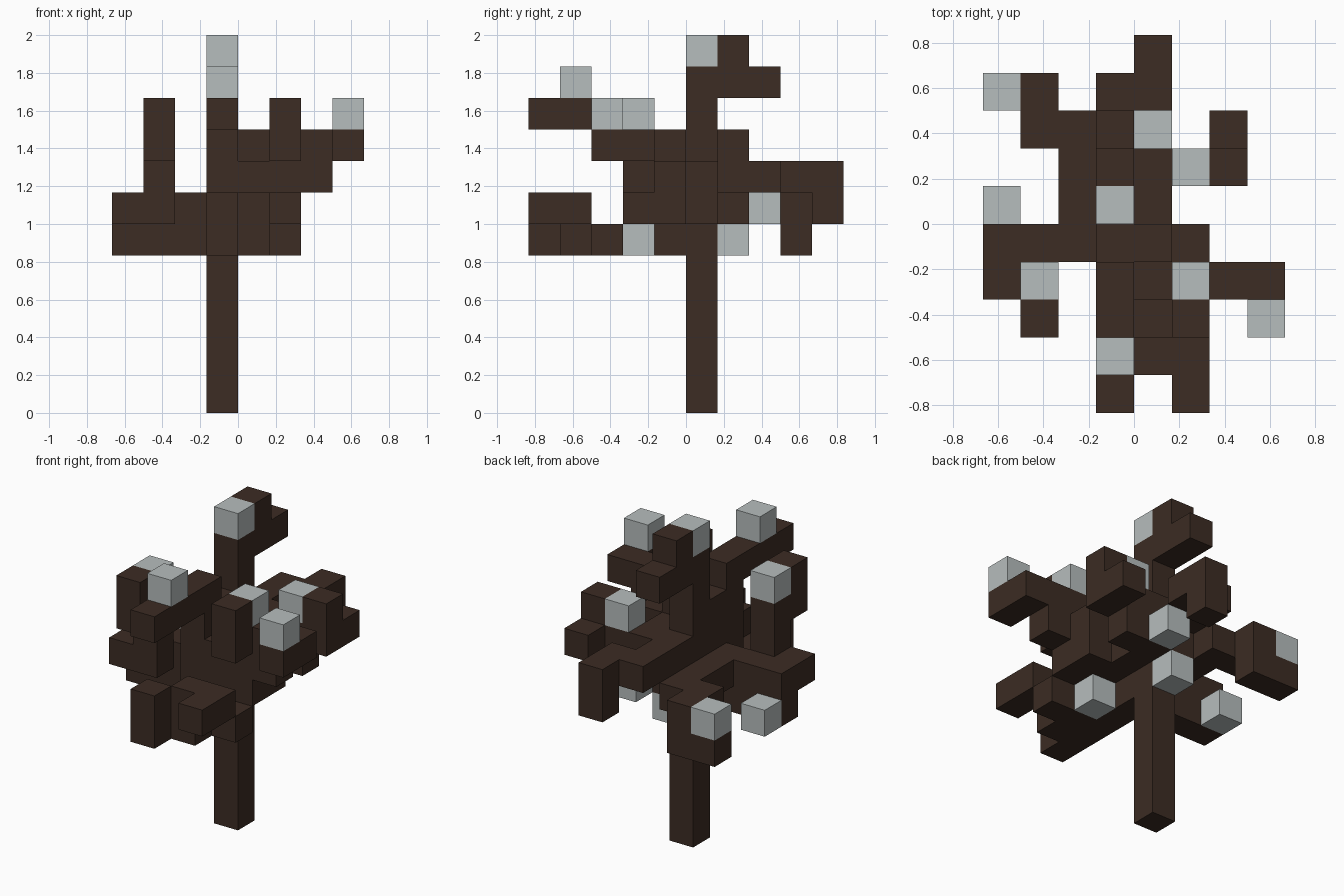
import bpy
import bmesh
from mathutils import Vector

old = bpy.data.objects.get("Cube")
if old:
    bpy.data.objects.remove(old, do_unlink=True)

UNIT = 1 / 6  # edge length of one block
STEPS = {"e": Vector((1, 0, 0)), "w": Vector((-1, 0, 0)),
         "n": Vector((0, 1, 0)), "s": Vector((0, -1, 0)),
         "u": Vector((0, 0, 1)), "d": Vector((0, 0, -1))}


def make_material(name, colour):
    mat = bpy.data.materials.new(name)
    mat.use_nodes = True
    mat.diffuse_color = colour
    bsdf = next(n for n in mat.node_tree.nodes if n.type == "BSDF_PRINCIPLED")
    bsdf.inputs["Base Color"].default_value = colour
    bsdf.inputs["Roughness"].default_value = 0.9
    return mat


bark = make_material("dark_bark", (0.045, 0.025, 0.017, 1))
leaf = make_material("pale_grey_leaf", (0.47, 0.51, 0.51, 1))


def key(cell):
    return tuple(round(c) for c in cell)


def walk(start, moves):
    """Cells visited by stepping from the start block."""
    cell = Vector(start)
    cells = [key(cell)]
    for move in moves:
        cell = cell + STEPS[move]
        cells.append(key(cell))
    return cells


# Wood: each part grows block by block along compass and up/down steps
WOOD = {
    "trunk": ((-1, 0, 0), "u" * 10),
    "top_branch": ((-1, 1, 10), "udn"),
    "upper_front_branch": ((-1, -1, 8), "susss"),
    "front_left_branch": ((-1, -1, 7), "seeeues"),
    "front_left_twig": ((1, -2, 8), "su"),
    "crown_core": ((0, -1, 8), "dedswwne"),
    "lower_front_branch": ((-1, -1, 5), "ssssu"),
    "lower_front_twig": ((1, -3, 5), "wsues"),
    "right_branch": ((-2, -1, 5), "wwuseuusu"),
    "back_right_branch": ((-3, -1, 6), "ennnwndw"),
    "back_branch": ((-1, 1, 6), "unnend"),
    "back_left_branch": ((0, 0, 7), "dnudeueudn"),
}

# Single leaf blocks
LEAVES = {
    "top_leaf": (-1, 0, 11),
    "upper_front_leaf": (-1, -4, 10),
    "front_left_leaf": (3, -3, 9),
    "front_left_twig_leaf": (1, -2, 9),
    "right_leaf": (-3, -2, 9),
    "back_left_leaf": (1, 1, 8),
    "back_leaf": (0, 2, 6),
    "back_right_leaf": (-4, 3, 6),
    "low_right_leaf": (-4, 0, 5),
    "low_front_leaf": (0, -2, 5),
    "low_back_leaf": (-1, 1, 5),
}

parts = {}
taken = set()
for name, (start, moves) in WOOD.items():
    cells = set(walk(start, moves)) - taken
    taken |= cells
    parts[name] = (cells, bark)
for name, cell in LEAVES.items():
    taken.add(cell)
    parts[name] = ({cell}, leaf)


def build(name, cells, mat):
    """Mesh of the block faces that are not covered by a neighbour."""
    bm = bmesh.new()
    for cell in cells:
        centre = Vector(cell) + Vector((0.5, 0.5, 0.5))
        for step in STEPS.values():
            if key(Vector(cell) + step) in taken:
                continue
            side = Vector((step.y, step.z, step.x))
            across = step.cross(side)
            corners = [(-1, -1), (1, -1), (1, 1), (-1, 1)]
            bm.faces.new([bm.verts.new((centre + (step + side * a + across * b) / 2) * UNIT)
                          for a, b in corners])
    bmesh.ops.remove_doubles(bm, verts=bm.verts, dist=0.001)
    mesh = bpy.data.meshes.new(name)
    bm.to_mesh(mesh)
    bm.free()
    mesh.materials.append(mat)
    bpy.context.collection.objects.link(bpy.data.objects.new(name, mesh))


for name, (cells, mat) in parts.items():
    build(name, cells, mat)
